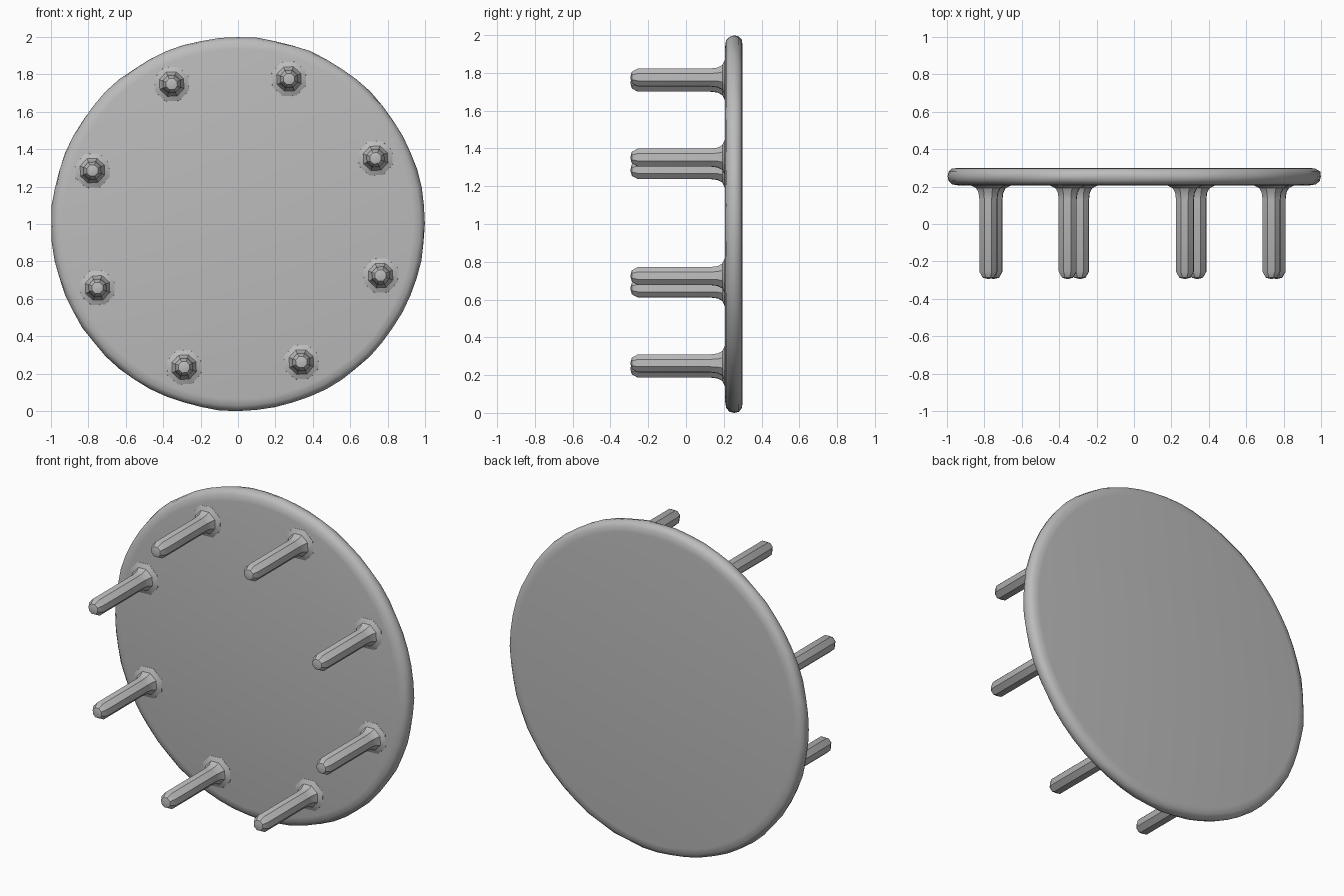
import bpy, bmesh, math, random

cube = bpy.data.objects.get("Cube")
if cube:
    bpy.data.objects.remove(cube, do_unlink=True)
random.seed(4)

grey = bpy.data.materials.new("plain grey")
grey.use_nodes = True
colour = (0.5, 0.5, 0.5, 1)
grey.diffuse_color = colour
grey.node_tree.nodes["Principled BSDF"].inputs["Base Color"].default_value = colour


def lathe(name, profile, sides, centre=(0, 0), jitter=0.0, turn=0.0, angle=30):
    """Turn (radius, y) points around an axis along y; zero radius makes a pole."""
    bm = bmesh.new()
    cx, cz = centre
    rings = []
    for r, y in profile:
        if r == 0:
            rings.append([bm.verts.new((cx, y, cz))])
            continue
        ring = []
        for i in range(sides):
            a = turn + math.tau * i / sides
            rr = r - random.uniform(0, jitter)
            ring.append(bm.verts.new((cx + rr * math.cos(a), y, cz + rr * math.sin(a))))
        rings.append(ring)
    for a, b in zip(rings, rings[1:]):
        for i in range(sides):
            j = (i + 1) % sides
            if len(a) == 1:
                bm.faces.new((a[0], b[i], b[j]))
            elif len(b) == 1:
                bm.faces.new((a[i], a[j], b[0]))
            else:
                bm.faces.new((a[i], a[j], b[j], b[i]))
    # Close any open end with a flat cap
    for ring in (rings[0], rings[-1]):
        if len(ring) > 1:
            bm.faces.new(ring)
    bmesh.ops.recalc_face_normals(bm, faces=bm.faces)
    mesh = bpy.data.meshes.new(name)
    bm.to_mesh(mesh)
    bm.free()
    mesh.materials.append(grey)
    obj = bpy.data.objects.new(name, mesh)
    bpy.context.collection.objects.link(obj)
    bpy.ops.object.select_all(action="DESELECT")
    obj.select_set(True)
    bpy.context.view_layer.objects.active = obj
    bpy.ops.object.shade_smooth_by_angle(angle=math.radians(angle))
    return obj


# Round plate with a softened, slightly rough rim
lathe("disc", [(0.94, 0.3), (0.975, 0.296), (0.996, 0.28), (1.002, 0.255),
               (0.996, 0.23), (0.975, 0.212), (0.94, 0.206)],
      64, (0, 1), jitter=0.006, angle=50)

# Ring of faceted pegs, flared at the root and blunt at the tip
peg_profile = [(0.1, 0.215), (0.098, 0.205), (0.07, 0.192), (0.056, 0.168), (0.051, 0.13),
               (0.051, -0.255), (0.032, -0.287), (0, -0.295)]
for i in range(8):
    a = math.radians(25 + 45 * i)
    lathe("peg_%d" % (i + 1), peg_profile, 8,
          (-0.008 + 0.82 * math.cos(a), 1.005 + 0.82 * math.sin(a)), turn=a)
